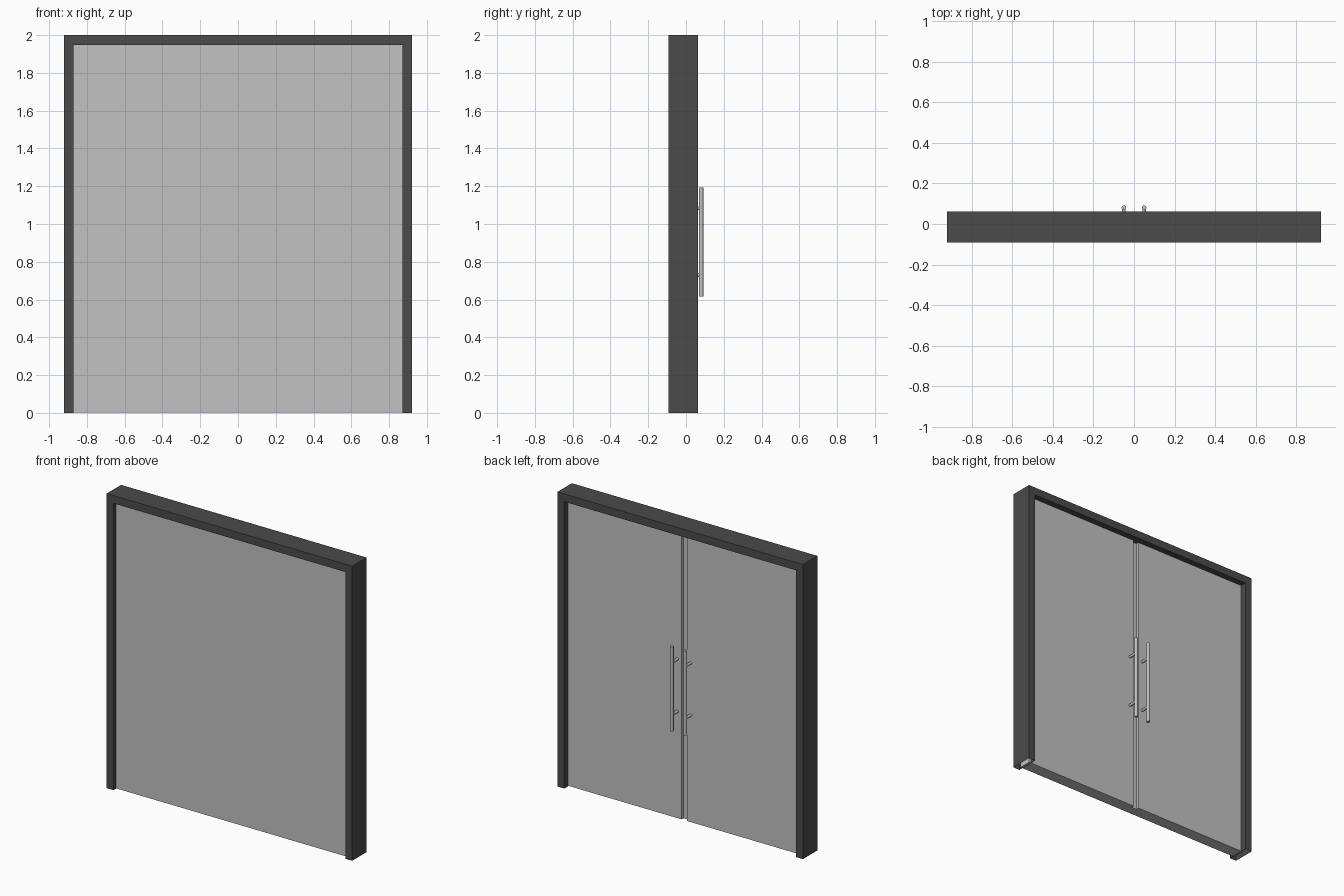
import bpy, bmesh, math
from mathutils import Matrix

if "Cube" in bpy.data.objects:
    bpy.data.objects.remove(bpy.data.objects["Cube"])


def material(name, rgb):
    m = bpy.data.materials.new(name)
    m.diffuse_color = (*rgb, 1)
    m.use_nodes = True
    m.node_tree.nodes["Principled BSDF"].inputs["Base Color"].default_value = m.diffuse_color
    return m


DARK = material("dark_grey", (0.07, 0.07, 0.07))
LIGHT = material("light_grey", (0.54, 0.54, 0.54))


def add(name, bm, mat):
    me = bpy.data.meshes.new(name)
    bm.to_mesh(me)
    bm.free()
    me.materials.append(mat)
    ob = bpy.data.objects.new(name, me)
    bpy.context.collection.objects.link(ob)
    return ob


def box(name, x0, x1, y0, y1, z0, z1, mat):
    bm = bmesh.new()
    bmesh.ops.create_cube(bm, size=1)
    for v in bm.verts:
        v.co = (x1 if v.co.x > 0 else x0, y1 if v.co.y > 0 else y0, z1 if v.co.z > 0 else z0)
    return add(name, bm, mat)


def rod(name, r, length, centre, along_y, mat):
    bm = bmesh.new()
    mtx = Matrix.Translation(centre)
    if along_y:
        mtx = mtx @ Matrix.Rotation(math.pi / 2, 4, 'X')
    bmesh.ops.create_cone(bm, cap_ends=True, segments=20, radius1=r, radius2=r,
                          depth=length, matrix=mtx)
    for f in bm.faces:
        f.smooth = len(f.verts) == 4
    for e in bm.edges:
        e.smooth = all(len(f.verts) == 4 for f in e.link_faces)
    return add(name, bm, mat)


# Door frame: hollow upside-down U, open at the feet
W, IN, TOP, LINTEL = 0.922, 0.871, 2.0, 1.947
FRONT, BACK = -0.092, 0.0625
outline = [(-W, 0), (-IN, 0), (-IN, LINTEL), (IN, LINTEL),
           (IN, 0), (W, 0), (W, TOP), (-W, TOP)]
bm = bmesh.new()
fr = [bm.verts.new((x, FRONT, z)) for x, z in outline]
bk = [bm.verts.new((x, BACK, z)) for x, z in outline]
bm.faces.new(fr)
bm.faces.new(bk[::-1])
for i in range(8):
    j = (i + 1) % 8
    if i not in (0, 4):
        bm.faces.new((fr[j], fr[i], bk[i], bk[j]))
add("door_frame", bm, DARK)

# Front panel, reaching slightly into the frame
box("front_panel", -0.885, 0.885, -0.065, 0.0, 0.002, 1.96, LIGHT)

# Door leaves with a centre groove, each with a pull handle on two posts
for side, s in (("left", -1), ("right", 1)):
    a, b = sorted((s * 0.02, s * 0.885))
    box(side + "_door", a, b, 0.0, 0.02, 0.002, 1.96, LIGHT)
    x = s * 0.05
    rod(side + "_handle", 0.0115, 0.575, (x, 0.08, 0.905), False, LIGHT)
    for place, z in (("lower", 0.728), ("upper", 1.083)):
        rod(f"{side}_{place}_handle_post", 0.009, 0.065, (x, 0.0475, z), True, LIGHT)
